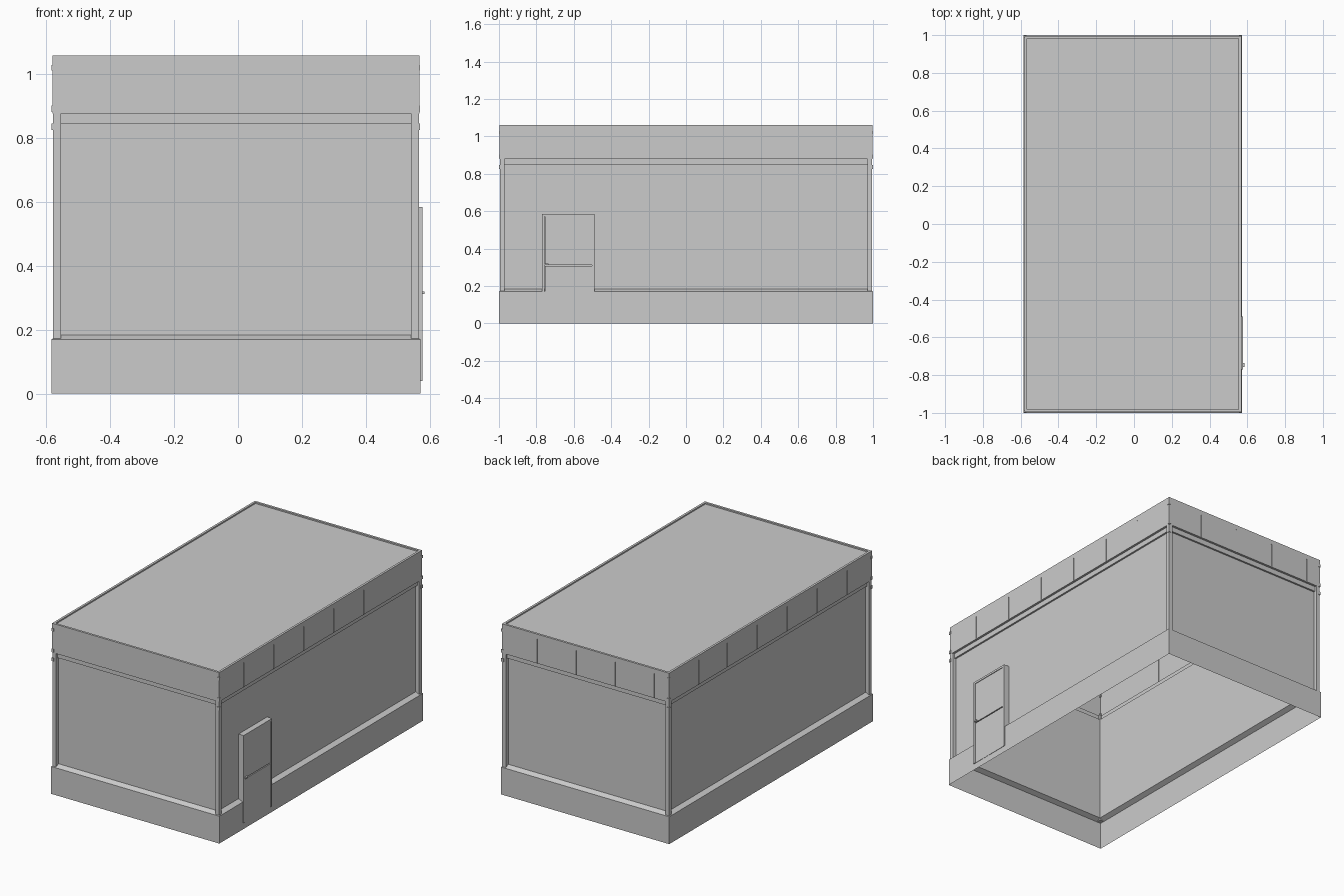
import bpy, bmesh

if "Cube" in bpy.data.objects:
    bpy.data.objects.remove(bpy.data.objects["Cube"])

CX, HX, HY = -0.0065, 0.5785, 1.0      # footprint centre and half sizes


def finish(name, bm):
    bmesh.ops.recalc_face_normals(bm, faces=bm.faces)
    me = bpy.data.meshes.new(name)
    bm.to_mesh(me)
    bm.free()
    ob = bpy.data.objects.new(name, me)
    bpy.context.collection.objects.link(ob)
    return ob


def boxes(name, spans):
    """One object from (x0, x1, y0, y1, z0, z1) boxes."""
    bm = bmesh.new()
    for x0, x1, y0, y1, z0, z1 in spans:
        vs = bmesh.ops.create_cube(bm, size=1)["verts"]
        for v in vs:
            v.co.x = x1 if v.co.x > 0 else x0
            v.co.y = y1 if v.co.y > 0 else y0
            v.co.z = z1 if v.co.z > 0 else z0
    return finish(name, bm)


# Open-bottomed shell: (inset, height) profile swept round the footprint, capped by the roof
profile = [(0, 0), (0, .17), (.029, .184), (.029, .847), (.018, .847), (.018, .878),
           (.007, .878), (.007, 1.03), (.004, 1.03), (.004, 1.06), (.018, 1.06), (.018, 1.052)]
bm = bmesh.new()
rings = []
for d, z in profile:
    hx, hy = HX - d, HY - d
    rings.append([bm.verts.new((CX + sx * hx, sy * hy, z))
                  for sx, sy in ((-1, -1), (1, -1), (1, 1), (-1, 1))])
for a, b in zip(rings, rings[1:]):
    for i in range(4):
        j = (i + 1) % 4
        bm.faces.new((a[i], a[j], b[j], b[i]))
bm.faces.new(rings[-1])
finish("building_shell", bm)


def corner_boxes(name, outer, inner, heights):
    spans = []
    for sx in (-1, 1):
        for sy in (-1, 1):
            xs = sorted((CX + sx * (HX - outer), CX + sx * (HX - inner)))
            ys = sorted((sy * (HY - outer), sy * (HY - inner)))
            spans += [(*xs, *ys, z0, z1) for z0, z1 in heights]
    return boxes(name, spans)


# Corner posts and their small fixing blocks
corner_boxes("corner_posts", .005, .03, [(.17, .88)])
corner_boxes("corner_brackets", .001, .016, [(.826, .846), (.882, .902), (1.012, 1.03)])

# Fascia panels separated by thin seams on all four sides
G = .003
OUT, IN = .004, .008
x_seams = [-HX + CX + OUT - G, -.48, -.212, .056, .324, HX + CX - OUT + G]
y_seams = [-HY + OUT - G, -.755, -.46, -.165, .13, .425, .705, HY - OUT + G]
spans = []
for s in (-1, 1):
    ys = sorted((s * (HY - OUT), s * (HY - IN)))
    xs = sorted((CX + s * (HX - OUT), CX + s * (HX - IN)))
    spans += [(a + G, b - G, *ys, .878, 1.03) for a, b in zip(x_seams, x_seams[1:])]
    spans += [(*xs, a + G, b - G, .878, 1.03) for a, b in zip(y_seams, y_seams[1:])]
boxes("fascia_panels", spans)

# Door on the right side: frame, two leaves and handle
WX = HX + CX - .029
FX = .578
boxes("door_frame", [(WX, FX, -.77, -.757, .04, .585),
                     (WX, FX, -.503, -.49, .04, .585),
                     (WX, FX, -.757, -.503, .572, .585)])
boxes("door_leaves", [(WX, .574, -.755, -.503, .04, .307),
                      (WX, .574, -.755, -.503, .313, .572)])
boxes("door_handle", [(.574, .585, -.757, -.735, .312, .32)])
